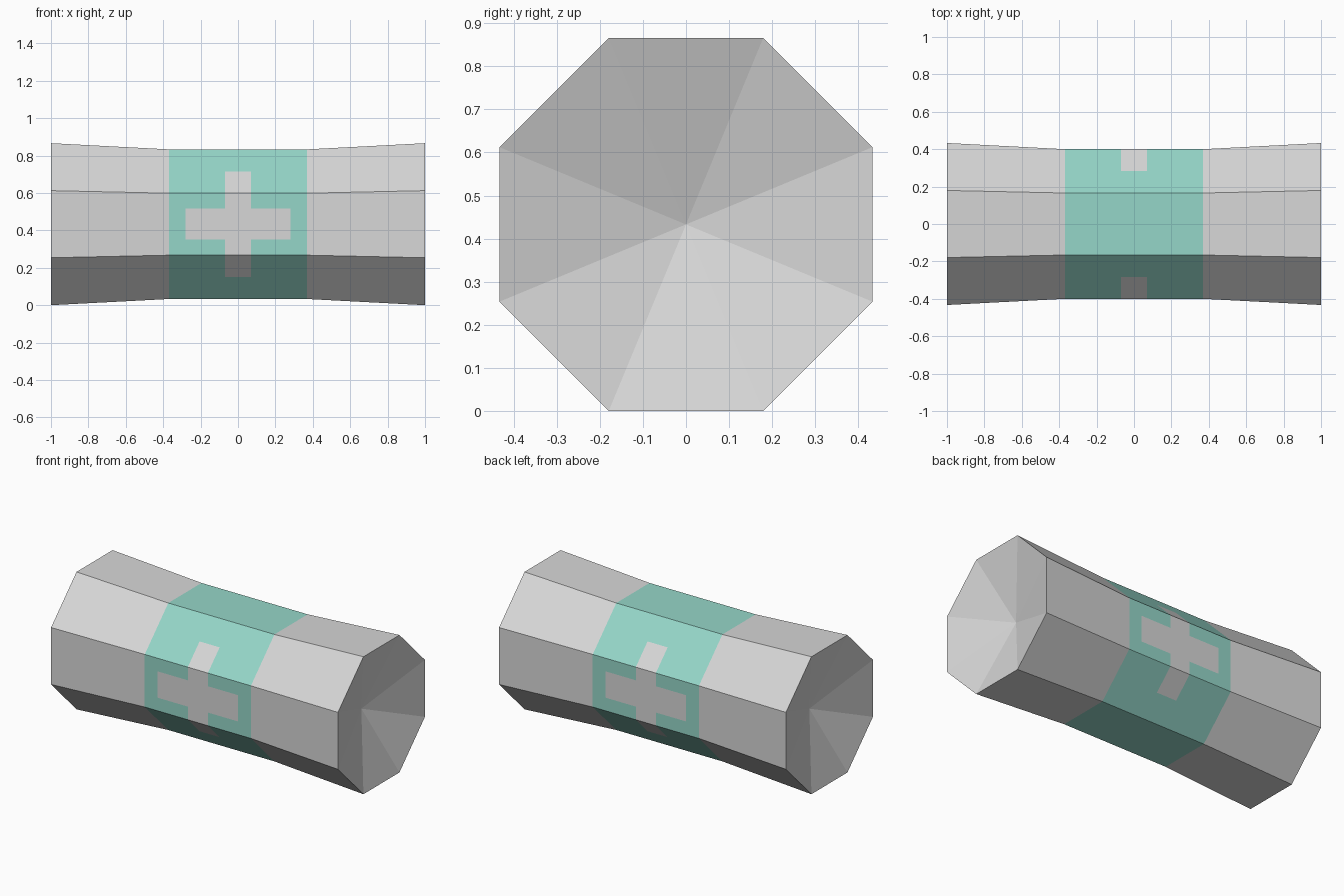
import bpy, bmesh, math
from mathutils import Vector

cube = bpy.data.objects.get("Cube")
if cube:
    bpy.data.objects.remove(cube, do_unlink=True)


def make_material(name, rgb):
    mat = bpy.data.materials.new(name)
    mat.use_nodes = True
    mat.diffuse_color = (*rgb, 1)
    mat.node_tree.nodes["Principled BSDF"].inputs["Base Color"].default_value = (*rgb, 1)
    return mat


SIDES = 8
END_APOTHEM, MID_APOTHEM = 0.433, 0.40
BAND = 0.37                  # half width of the coloured band
ARM, BAR = 0.28, 0.07        # cross half length and half thickness along the axis
ARM_Z, BAR_Z = 0.283, 0.083  # the same measured upwards
DISH = 0.14                  # depth of the hollow ends

bm = bmesh.new()


def ring(x, apothem):
    r = apothem / math.cos(math.pi / SIDES)
    angles = [(i + 0.5) * math.tau / SIDES for i in range(SIDES)]
    return [bm.verts.new((x, r * math.cos(a), r * math.sin(a))) for a in angles]


# Octagonal body with a narrower middle
half = [BAR, ARM, BAND, 1]
stations = [-x for x in reversed(half)] + half
rings = [ring(x, END_APOTHEM if abs(x) == 1 else MID_APOTHEM) for x in stations]
for a, b in zip(rings, rings[1:]):
    for i in range(SIDES):
        j = (i + 1) % SIDES
        bm.faces.new((a[i], a[j], b[j], b[i]))

# Shallow hollow cones at both ends
for end, sign in ((rings[0], -1), (rings[-1], 1)):
    tip = bm.verts.new((sign * (1 - DISH), 0, 0))
    for i in range(SIDES):
        bm.faces.new((end[i], end[(i + 1) % SIDES], tip))
bmesh.ops.recalc_face_normals(bm, faces=bm.faces)

# Cut the cross outline into the front and back of the band
for z in (-ARM_Z, -BAR_Z, BAR_Z, ARM_Z):
    faces = [f for f in bm.faces
             if abs(f.calc_center_median().x) < BAND and abs(f.normal.y) > 0.1]
    edges = {e for f in faces for e in f.edges}
    verts = {v for f in faces for v in f.verts}
    bmesh.ops.bisect_plane(bm, geom=faces + list(edges) + list(verts), dist=1e-5,
                           plane_co=Vector((0, 0, z)), plane_no=Vector((0, 0, 1)))

# Colour: teal band, with the grey cross left showing
for f in bm.faces:
    c = f.calc_center_median()
    x, z = abs(c.x), abs(c.z)
    on_side = abs(f.normal.y) > 0.1
    in_cross = on_side and ((x < BAR and z < ARM_Z) or (x < ARM and z < BAR_Z))
    f.material_index = int(x < BAND and not in_cross)
    f.smooth = False

bmesh.ops.translate(bm, verts=bm.verts, vec=(0, 0, END_APOTHEM))
mesh = bpy.data.meshes.new("canister_body")
bm.to_mesh(mesh)
bm.free()
mesh.materials.append(make_material("light_grey", (0.68, 0.68, 0.68)))
mesh.materials.append(make_material("teal", (0.30, 0.67, 0.58)))
body = bpy.data.objects.new("canister_body", mesh)
bpy.context.collection.objects.link(body)
